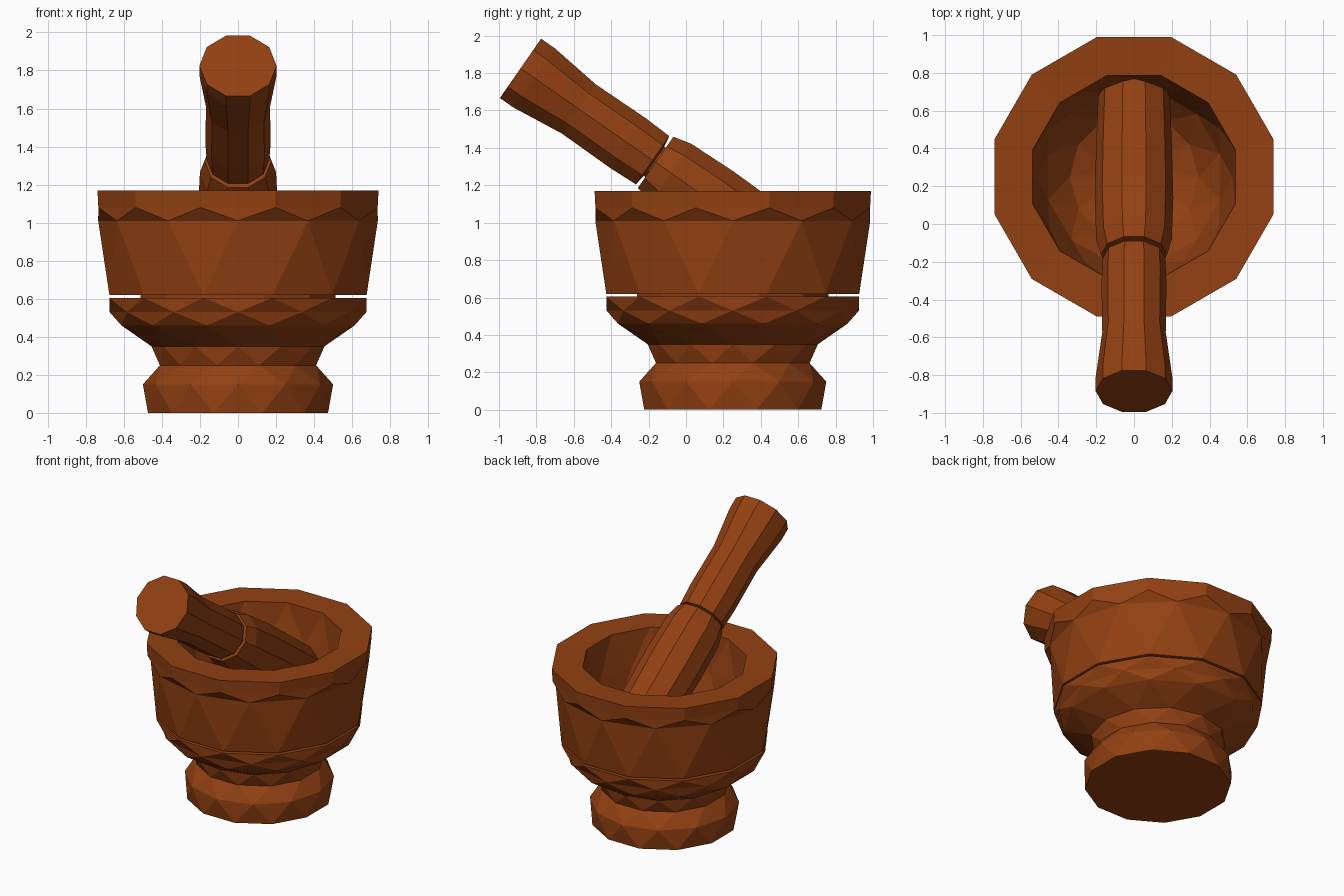
import bpy, bmesh, math
from mathutils import Vector

if "Cube" in bpy.data.objects:
    bpy.data.objects.remove(bpy.data.objects["Cube"])

wood = bpy.data.materials.new("brown wood")
wood.diffuse_color = (0.29, 0.052, 0.006, 1)
wood.use_nodes = True
wood.node_tree.nodes["Principled BSDF"].inputs["Base Color"].default_value = wood.diffuse_color


def lathe(name, profile, sides, origin, u, v, axis):
    """Faceted solid of revolution. Profile rows: (radius, distance along axis, half-step shift)."""
    origin, u, v, axis = Vector(origin), Vector(u), Vector(v).normalized(), Vector(axis).normalized()
    bm = bmesh.new()
    rings = []
    for r, t, shift in profile:
        ring = []
        for i in range(sides):
            a = 2 * math.pi * (i + shift / 2) / sides
            ring.append(bm.verts.new(origin + axis * t + (u * math.cos(a) + v * math.sin(a)) * r))
        rings.append(ring)
    for k in range(len(rings) - 1):
        a, b = rings[k], rings[k + 1]
        sa, sb = profile[k][2], profile[k + 1][2]
        for i in range(sides):
            j = (i + 1) % sides
            if sa == sb:
                bm.faces.new((a[i], a[j], b[j], b[i]))
            elif sb > sa:      # upper ring turned half a step: zigzag triangles
                bm.faces.new((a[i], a[j], b[i]))
                bm.faces.new((a[j], b[j], b[i]))
            else:
                bm.faces.new((a[i], b[j], b[i]))
                bm.faces.new((a[i], a[j], b[j]))
    bm.faces.new(rings[0])
    bm.faces.new(rings[-1])
    bmesh.ops.recalc_face_normals(bm, faces=bm.faces)
    me = bpy.data.meshes.new(name)
    bm.to_mesh(me)
    bm.free()
    me.materials.append(wood)
    ob = bpy.data.objects.new(name, me)
    bpy.context.collection.objects.link(ob)
    return ob


# Mortar: foot, waist, belly band, groove, wall, rim, then the hollow inside
mortar = [
    (0.49, 0.0, 1), (0.50, 0.15, 0), (0.425, 0.25, 1), (0.455, 0.35, 0),
    (0.635, 0.46, 1), (0.675, 0.53, 0), (0.70, 0.605, 1),
    (0.53, 0.605, 1), (0.53, 0.62, 1), (0.70, 0.62, 1),
    (0.735, 1.01, 0), (0.76, 1.08, 1), (0.765, 1.17, 1),
    (0.555, 1.165, 1), (0.52, 0.90, 0), (0.47, 0.70, 1), (0.34, 0.55, 0), (0.16, 0.48, 1),
]
lathe("mortar", mortar, 12, (0, 0.25, 0), (1, 0, 0), (0, 1, 0), (0, 0, 1))

# Pestle leaning over the front of the rim: waisted handle and thicker head
top, u, v, axis = (0, -0.885, 1.825), (1, 0, 0), (0, 0.57, 0.82), (0, 0.82, -0.57)
handle = [(0.203, 0, 0), (0.203, 0.09, 0), (0.168, 0.38, 0), (0.172, 0.70, 0),
          (0.165, 0.86, 0), (0.10, 0.87, 0), (0.10, 0.90, 0)]
lathe("pestle_handle", handle, 10, top, u, v, axis)
head = [(0.175, 0.88, 0), (0.20, 0.98, 0), (0.208, 1.25, 0), (0.20, 1.60, 0), (0.19, 1.90, 0)]
lathe("pestle_head", head, 10, top, u, v, axis)
